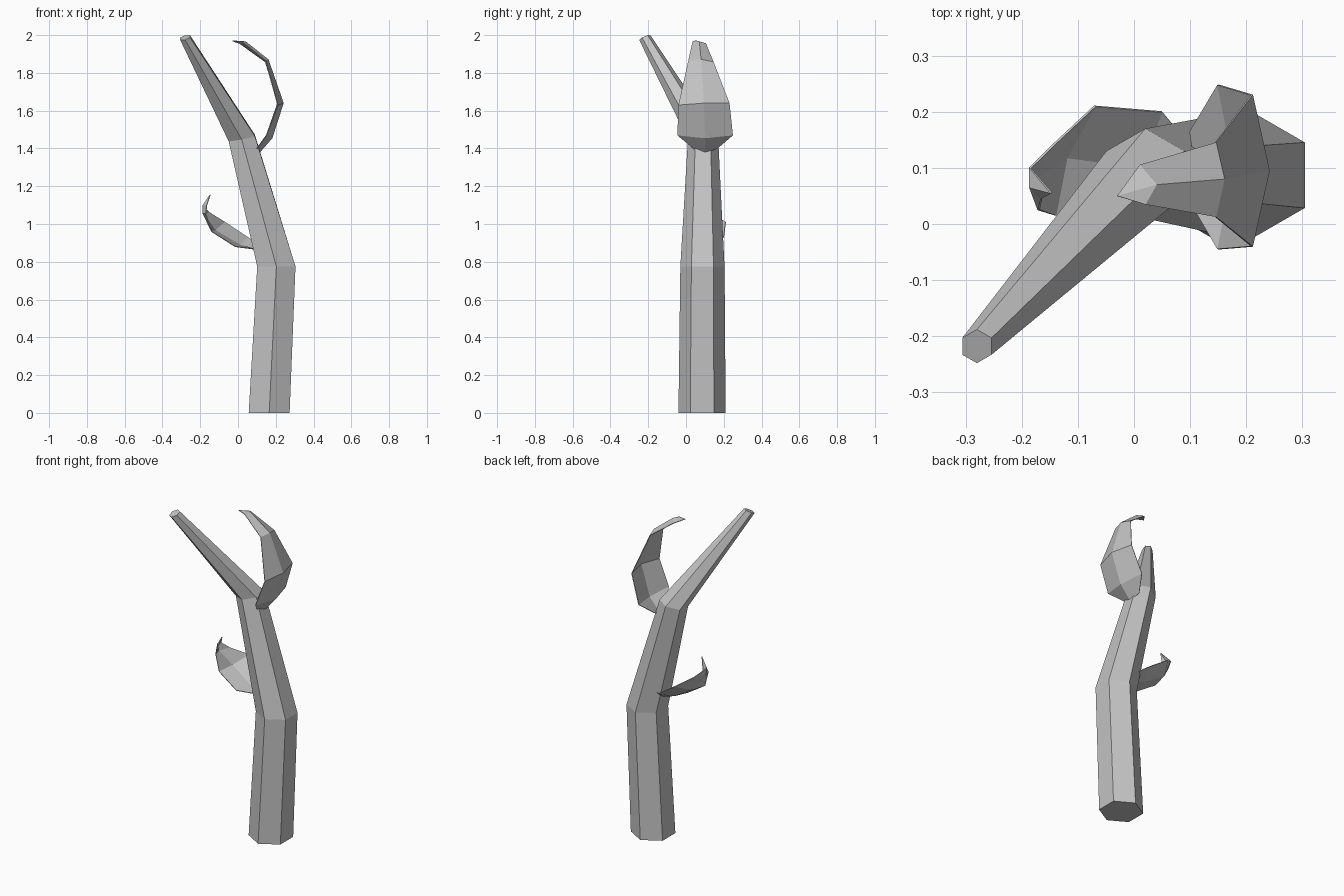
import bpy
import bmesh
from math import cos, sin, pi

default_cube = bpy.data.objects.get("Cube")
if default_cube:
    bpy.data.objects.remove(default_cube, do_unlink=True)

# One plain grey for the whole plant
grey = bpy.data.materials.new("plain_grey")
grey.use_nodes = True
colour = (0.55, 0.55, 0.55, 1)
grey.diffuse_color = colour
grey.node_tree.nodes["Principled BSDF"].inputs["Base Color"].default_value = colour


def finish(name, bm):
    """Turn a bmesh into a flat shaded object with the grey material."""
    bmesh.ops.recalc_face_normals(bm, faces=bm.faces[:])
    mesh = bpy.data.meshes.new(name)
    bm.to_mesh(mesh)
    bm.free()
    mesh.materials.append(grey)
    obj = bpy.data.objects.new(name, mesh)
    bpy.context.collection.objects.link(obj)
    return obj


def add_ring(bm, centre, radius, slope_x, slope_y):
    """Six-sided cross-section with a corner facing the front."""
    x, y, z = centre
    ring = []
    for i in range(6):
        angle = pi / 2 + i * pi / 3
        dx, dy = radius * cos(angle), radius * sin(angle)
        ring.append(bm.verts.new((x + dx, y + dy, z + slope_x * dx + slope_y * dy)))
    return ring


def make_stem(name, sections):
    bm = bmesh.new()
    rings = [add_ring(bm, *section) for section in sections]
    for low, high in zip(rings, rings[1:]):
        for i in range(6):
            j = (i + 1) % 6
            bm.faces.new((low[i], low[j], high[j], high[i]))
    bm.faces.new(rings[0][::-1])
    bm.faces.new(rings[-1])
    return finish(name, bm)


def make_leaf(name, rows, tip):
    """Curled leaf from rows of front edge, midrib and back edge points."""
    bm = bmesh.new()
    grid = [[bm.verts.new(point) for point in row] for row in rows]
    for low, high in zip(grid, grid[1:]):
        for i in range(2):
            bm.faces.new((low[i], low[i + 1], high[i + 1], high[i]))
    end = bm.verts.new(tip)
    for i in range(2):
        bm.faces.new((grid[-1][i], grid[-1][i + 1], end))
    leaf = finish(name, bm)
    shell = leaf.modifiers.new("leaf_thickness", "SOLIDIFY")
    shell.thickness = 0.004
    shell.offset = 0
    return leaf


# Bent, tapering stem: centre, radius, slope along x, slope along y
make_stem("stem", [
    ((0.165, 0.085, 0), 0.125, 0, 0),
    ((0.203, 0.087, 0.775), 0.117, 0, 0),
    ((0.02, 0.09, 1.455), 0.08, 0.2, 0.1),
    ((-0.28, -0.218, 1.987), 0.03, 0.25, 0.4),
])

# Large leaf arching over the top
make_leaf("upper_leaf", [
    ((0.1, 0.04, 1.4), (0.11, 0.1, 1.375), (0.1, 0.165, 1.4)),
    ((0.15, -0.045, 1.47), (0.18, 0.1, 1.455), (0.15, 0.248, 1.47)),
    ((0.21, -0.04, 1.63), (0.24, 0.095, 1.64), (0.21, 0.23, 1.64)),
    ((0.145, 0.013, 1.865), (0.16, 0.08, 1.87), (0.145, 0.145, 1.858)),
    ((0.02, 0.035, 1.965), (0.04, 0.07, 1.965), (0.01, 0.105, 1.955)),
], (-0.03, 0.05, 1.97))

# Small leaf curling up on the right of the stem
make_leaf("lower_leaf", [
    ((0.1, 0.06, 0.865), (0.09, 0.1, 0.865), (0.1, 0.14, 0.9)),
    ((-0.015, 0.005, 0.88), (0.012, 0.1, 0.888), (0.05, 0.2, 0.93)),
    ((-0.14, 0.015, 0.96), (-0.12, 0.118, 0.967), (-0.07, 0.21, 1.01)),
    ((-0.17, 0.025, 1.055), (-0.185, 0.075, 1.055), (-0.15, 0.135, 1.06)),
    ((-0.165, 0.045, 1.1), (-0.185, 0.065, 1.1), (-0.185, 0.1, 1.095)),
], (-0.147, 0.055, 1.155))
